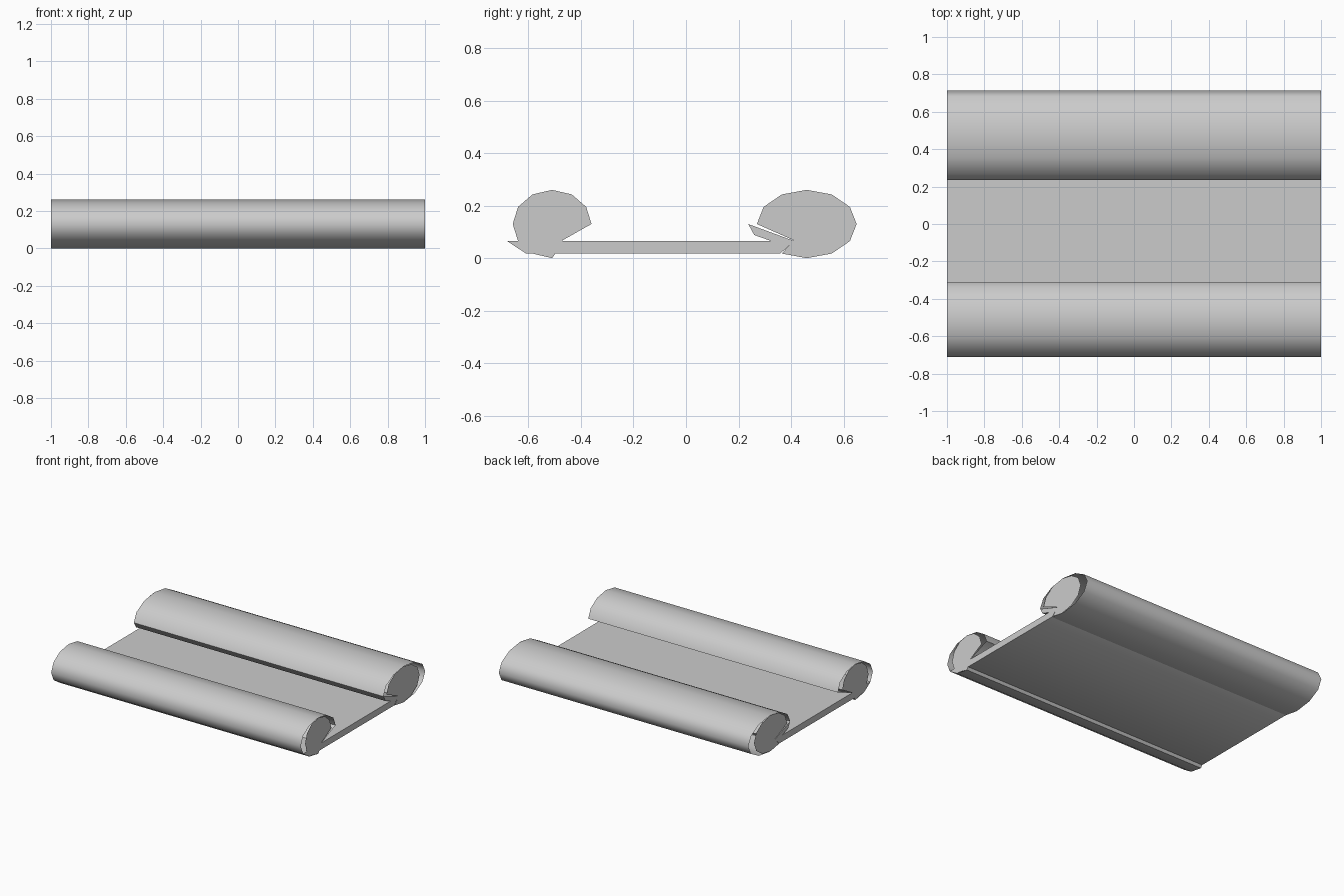
import bpy
import bmesh
from math import cos, sin, pi, radians

cube = bpy.data.objects.get("Cube")
if cube:
    bpy.data.objects.remove(cube, do_unlink=True)

# One plain grey for the whole model
grey = bpy.data.materials.new("light_grey")
grey.use_nodes = True
grey.diffuse_color = (0.6, 0.6, 0.6, 1)
grey.node_tree.nodes["Principled BSDF"].inputs["Base Color"].default_value = (0.6, 0.6, 0.6, 1)

HALF = 1.0      # half length along x
RZ = 0.13       # half height of each roll


def oval(centre, ry, pulled):
    """Twelve-sided squashed outline in (y, z); some corners are tucked inward."""
    pts = [(centre + ry * cos(i * pi / 6), RZ + RZ * sin(i * pi / 6)) for i in range(12)]
    for i, p in pulled.items():
        pts[i] = p
    return pts


def extrude(name, profile, walls=True, ends=True):
    """Sweep a (y, z) outline along x, with optional side walls and end faces."""
    bm = bmesh.new()
    rings = [[bm.verts.new((x, y, z)) for y, z in profile] for x in (-HALF, HALF)]
    n = len(profile)
    if walls:
        for i in range(n):
            j = (i + 1) % n
            bm.faces.new((rings[0][i], rings[0][j], rings[1][j], rings[1][i]))
    if ends:
        bm.faces.new(rings[0][::-1])
        bm.faces.new(rings[1])
    if walls:
        bmesh.ops.recalc_face_normals(bm, faces=bm.faces)
    mesh = bpy.data.meshes.new(name)
    bm.to_mesh(mesh)
    bm.free()
    mesh.materials.append(grey)
    obj = bpy.data.objects.new(name, mesh)
    bpy.context.collection.objects.link(obj)
    bpy.ops.object.select_all(action="DESELECT")
    obj.select_set(True)
    bpy.context.view_layer.objects.active = obj
    bpy.ops.object.shade_smooth_by_angle(angle=radians(58))
    return obj


# Rolls: wide open tubes with narrower end plates, tucked where the sheet enters
front_tuck = {11: (-0.47, 0.068), 10: (-0.485, 0.035)}
back_tuck = {7: (0.41, 0.068)}
extrude("front_roll", oval(-0.51, 0.20, front_tuck), ends=False)
extrude("front_roll_ends", oval(-0.51, 0.15, front_tuck), walls=False)
extrude("back_roll", oval(0.475, 0.24, back_tuck), ends=False)
extrude("back_roll_ends", oval(0.46, 0.19, back_tuck), walls=False)

# Sheet between the rolls: slanted front edge, folded-back lip under the back roll
extrude("sheet", [(-0.61, 0.018), (0.36, 0.018), (0.41, 0.066), (0.237, 0.13),
                  (0.26, 0.088), (0.325, 0.065), (-0.682, 0.065)])
